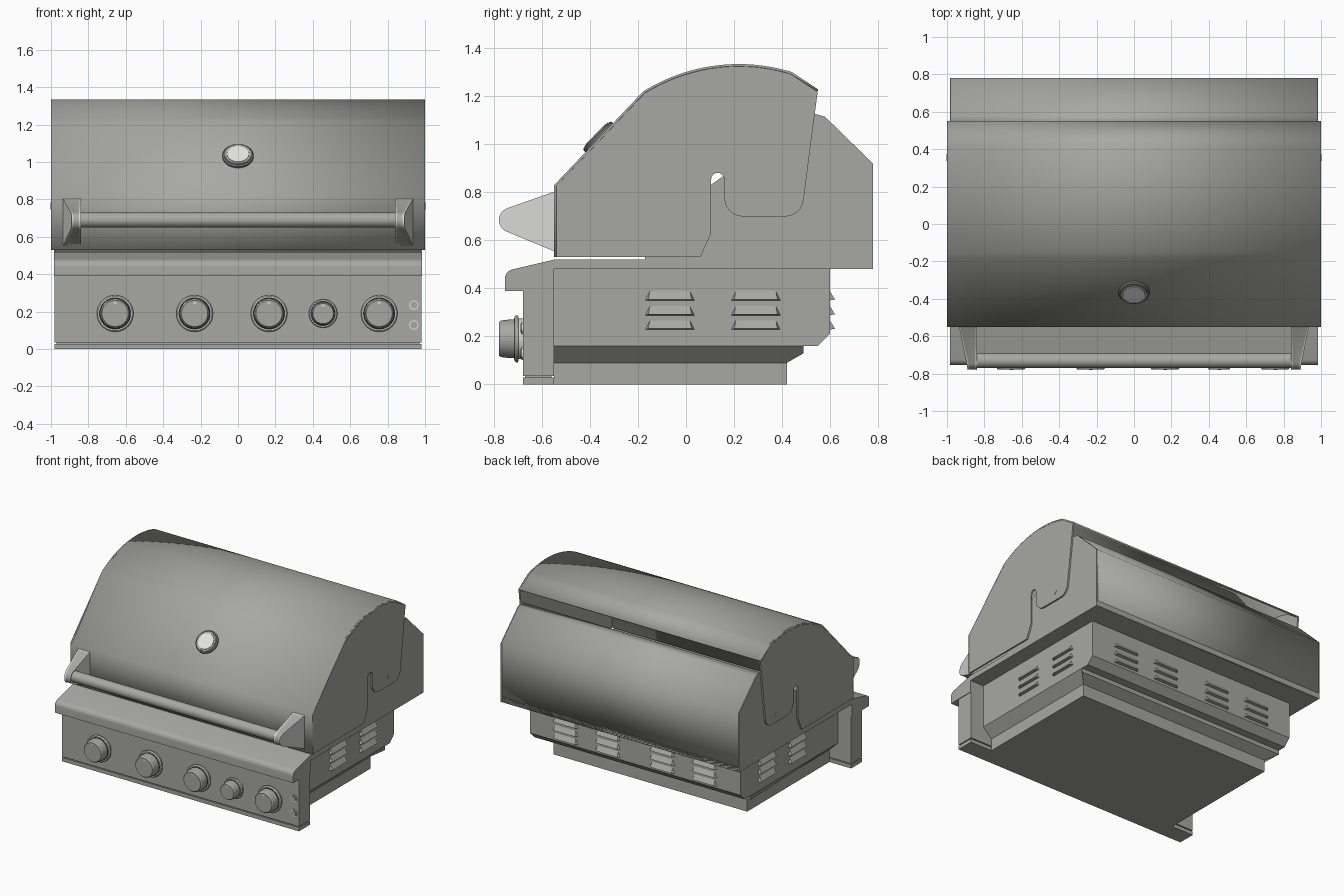
import bpy, bmesh
from math import sin, cos, pi, radians
from mathutils import Matrix, Vector

if "Cube" in bpy.data.objects:
    bpy.data.objects.remove(bpy.data.objects["Cube"])


def material(name, r, g, b):
    m = bpy.data.materials.new(name)
    m.use_nodes = True
    m.diffuse_color = (r, g, b, 1)
    bsdf = m.node_tree.nodes["Principled BSDF"]
    bsdf.inputs["Base Color"].default_value = (r, g, b, 1)
    return m


STEEL = material("brushed_steel", 0.39, 0.39, 0.37)
LIGHT = material("polished_steel", 0.68, 0.68, 0.67)
GLASS = material("gauge_glass", 0.78, 0.78, 0.78)
DARK = material("dark_gap", 0.05, 0.05, 0.05)
RIM = material("gauge_rim", 0.2, 0.2, 0.195)


def finish(name, bm, *mats, normals=True):
    if normals:
        bmesh.ops.recalc_face_normals(bm, faces=bm.faces)
    mesh = bpy.data.meshes.new(name)
    bm.to_mesh(mesh)
    bm.free()
    for m in mats:
        mesh.materials.append(m)
    ob = bpy.data.objects.new(name, mesh)
    bpy.context.collection.objects.link(ob)
    bpy.ops.object.select_all(action="DESELECT")
    ob.select_set(True)
    bpy.context.view_layer.objects.active = ob
    bpy.ops.object.shade_smooth_by_angle(angle=radians(25))
    return ob


def prism(profile, x0, x1):
    """Extrude a closed (y, z) profile from x0 to x1."""
    bm = bmesh.new()
    face = bm.faces.new([bm.verts.new((x0, y, z)) for y, z in profile])
    new = bmesh.ops.extrude_face_region(bm, geom=[face])["geom"]
    bmesh.ops.translate(bm, vec=(x1 - x0, 0, 0),
                        verts=[v for v in new if isinstance(v, bmesh.types.BMVert)])
    return bm


def block(y0, y1, z0, z1):
    return [(y0, z0), (y1, z0), (y1, z1), (y0, z1)]


def skin(name, path, half, thickness):
    """Bent sheet following a (y, z) path, thickened inwards."""
    bm = bmesh.new()
    rows = [[bm.verts.new((s * half, y, z)) for s in (-1, 1)] for y, z in path]
    for a, b in zip(rows, rows[1:]):
        bm.faces.new((a[0], a[1], b[1], b[0]))
    ob = finish(name, bm, STEEL, normals=False)
    mod = ob.modifiers.new("sheet", "SOLIDIFY")
    mod.thickness, mod.offset = thickness, -1


def turned(name, rings, centre, turn, mat, seg=40):
    """Lathe of (radius, height) rings, its axis turned from +z."""
    bm = bmesh.new()
    loops = [[bm.verts.new((r * sin(2 * pi * i / seg), r * cos(2 * pi * i / seg), h))
              for i in range(seg)] for r, h in rings]
    bm.faces.new(loops[0])
    bm.faces.new(loops[-1])
    for a, b in zip(loops, loops[1:]):
        for i in range(seg):
            j = (i + 1) % seg
            bm.faces.new((a[i], a[j], b[j], b[i]))
    bm.transform(Matrix.Translation(centre) @ turn)
    return finish(name, bm, mat)


def arc(cy, cz, r, a0, a1, n):
    return [(cy + r * cos(radians(a0 + (a1 - a0) * i / n)),
             cz + r * sin(radians(a0 + (a1 - a0) * i / n))) for i in range(n + 1)]


FORWARD = Matrix.Rotation(pi / 2, 4, "X")

# Lower body: front panel, base strip, firebox, tapered tray and pan
finish("front_panel", prism(block(-0.68, -0.55, 0.035, 0.48), -0.98, 0.98), STEEL)
finish("base_strip", prism(block(-0.68, -0.55, 0, 0.028), -0.98, 0.98), STEEL)
finish("panel_joint", prism(block(-0.67, -0.56, 0.02, 0.04), -0.97, 0.97), STEEL)
finish("firebox", prism([(-0.55, 0.16), (0.55, 0.16), (0.6, 0.21), (0.6, 0.49), (-0.55, 0.49)],
                        -0.87, 0.87), STEEL)
tray = prism([(-0.55, 0.09), (0.42, 0.09), (0.49, 0.13), (0.49, 0.16), (-0.55, 0.16)], -0.87, 0.87)
for v in tray.verts:
    if v.co.z < 0.1:
        v.co.x *= 0.8 / 0.87
finish("tapered_tray", tray, STEEL)
finish("bottom_pan", prism(block(-0.55, 0.42, 0, 0.09), -0.8, 0.8), STEEL)

# Front shelf with rounded nose, and the frame under the hood
shelf = [(-0.55, 0.39), (-0.55, 0.52)] + arc(-0.715, 0.44, 0.04, 104, 180, 8) + [(-0.755, 0.39)]
finish("front_shelf", prism(shelf, -0.985, 0.985), STEEL)
finish("frame", prism(block(-0.55, 0.78, 0.48, 0.52), -0.985, 0.985), STEEL)

# Rear shell: back sheet and side plates
back = [(0.53, 1.13), (0.58, 1.115), (0.78, 0.92), (0.78, 0.48)]
skin("rear_sheet", back, 0.98, 0.01)
for side in (-1, 1):
    finish("rear_side_plate", prism([(-0.17, 0.5), (-0.17, 0.64)] + back + [(-0.17, 0.48)],
                                    side * 0.975, side * 0.985), STEEL)

# Hood: curved sheet and slotted side plates
top = [(-0.55, 0.53), (-0.55, 0.83)] + arc(0.22, 0.582, 0.753, 122, 73, 24) + [(0.55, 1.23)]
skin("hood_sheet", top, 1.0, 0.01)
slot = (arc(0.415, 0.775, 0.075, -5, -90, 6) + arc(0.235, 0.775, 0.075, -90, -180, 6)
        + arc(0.132, 0.855, 0.027, 0, 180, 8) + [(0.105, 0.63), (0.06, 0.53)])
for side in (-1, 1):
    finish("hood_side_plate", prism(top + slot, side * 0.988, side), STEEL)
    turned("hinge_pin", [(0.018, 0), (0.018, 0.014)], (side * 0.988, 0.355, 0.765),
           Matrix.Rotation(side * pi / 2, 4, "Y"), STEEL, 20)

# Temperature gauge on the sloping hood front
tilt = Matrix.Rotation(radians(46), 4, "X")
normal = tilt @ Vector((0, 0, 1))
centre = Vector((0, -0.362, 1.028))
turned("gauge_rim", [(0.083, -0.005), (0.083, 0.01), (0.076, 0.016)], centre, tilt, RIM)
turned("gauge_ring", [(0.072, 0.01), (0.07, 0.019)], centre, tilt, STEEL)
turned("gauge_glass", [(0.06, 0.015), (0.058, 0.022)], centre, tilt, GLASS)

# Handle bar and tapered brackets
turned("handle_bar", [(0.04, -0.845), (0.04, 0.845)], (0, -0.73, 0.69),
       Matrix.Rotation(pi / 2, 4, "Y"), STEEL)
bracket = ([(-0.55, 0.555), (-0.55, 0.803)] + arc(-0.728, 0.685, 0.052, 108, 252, 10))
for side in (-1, 1):
    bm = prism(bracket, side * 0.84, side * 0.935)
    for v in bm.verts:
        if abs(v.co.x) > 0.9:
            v.co.x += side * 0.2 * (v.co.y + 0.55)
    bmesh.ops.recalc_face_normals(bm, faces=bm.faces)
    rim = [f for f in bm.faces if abs(f.normal.x) < 0.4 and f.normal.y < 0.9]
    bmesh.ops.inset_region(bm, faces=rim, thickness=0.01, depth=-0.003)
    for f in rim:
        f.material_index = 1
    finish("handle_bracket", bm, LIGHT, STEEL)

# Control knobs with bezels and pointer marks
for x, s in ((-0.657, 1), (-0.232, 1), (0.166, 1), (0.455, 0.78), (0.755, 1)):
    at = (x, -0.68, 0.19)
    turned("knob_bezel", [(0.085 * s, -0.005), (0.085 * s, 0.018), (0.098 * s, 0.02),
                          (0.098 * s, 0.028), (0.092 * s, 0.034)], at, FORWARD, LIGHT)
    turned("knob_gap", [(0.086 * s, 0.03), (0.086 * s, 0.036)], at, FORWARD, DARK)
    turned("knob", [(0.081 * s, 0.03), (0.081 * s, 0.05), (0.076 * s, 0.092), (0.07 * s, 0.099)],
           at, FORWARD, STEEL)
    turned("knob_mark", [(0.011, 0.095), (0.011, 0.1)], (x, -0.68, 0.19 + 0.056 * s),
           Matrix.Rotation(pi / 2, 4, "X"), LIGHT, 3)

# Two small push buttons
for z in (0.235, 0.128):
    turned("button_ring", [(0.026, -0.005), (0.026, 0.006)], (0.94, -0.68, z), FORWARD, LIGHT, 24)
    turned("button", [(0.019, 0), (0.019, 0.01)], (0.94, -0.68, z), FORWARD, STEEL, 24)


# Louvre vents on the firebox sides and back
def louvres(place):
    for z in (0.35, 0.288, 0.228):
        bm = bmesh.new()
        for s in (-1, 1):
            for u, out, up in ((0.083, 0, 0.04), (0.103, 0, 0), (0.09, 0.022, 0.004)):
                bm.verts.new((s * u, out - 0.001, z + up))
        bmesh.ops.convex_hull(bm, input=bm.verts)
        bm.transform(place)
        finish("vent_louvre", bm, STEEL)


for x in (-0.575, -0.225, 0.225, 0.575):
    louvres(Matrix.Translation((x, 0.6, 0)))
for side in (-1, 1):
    for y in (-0.067, 0.291):
        louvres(Matrix.Translation((side * 0.87, y, 0)) @ Matrix.Rotation(-side * pi / 2, 4, "Z"))
